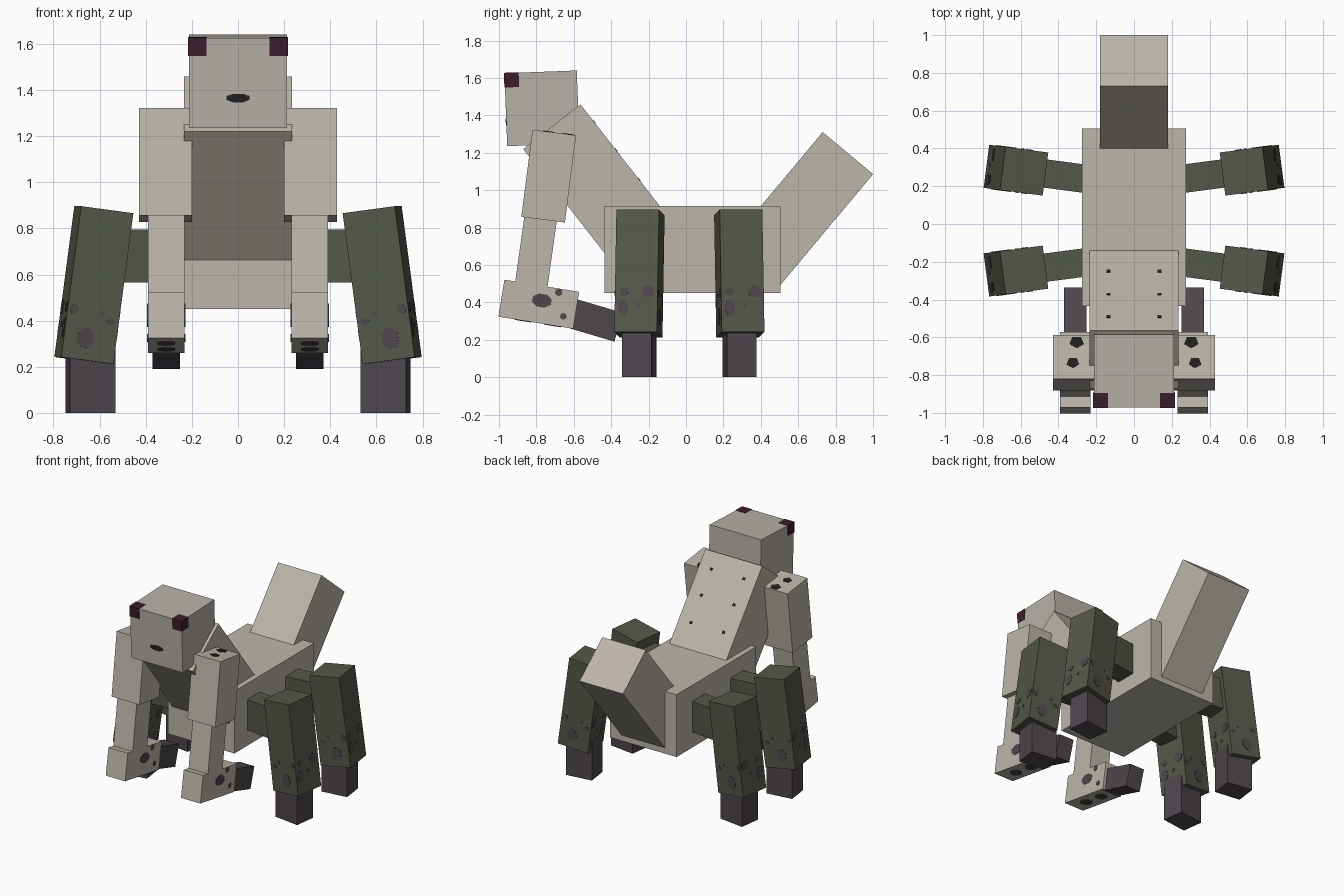
import bpy, bmesh
from math import radians
from mathutils import Matrix, Vector, Euler

if "Cube" in bpy.data.objects:
    bpy.data.objects.remove(bpy.data.objects["Cube"])


def srgb(r, g, b):
    return [((c / 255 + 0.055) / 1.055) ** 2.4 for c in (r, g, b)] + [1.0]


def material(name, r, g, b):
    m = bpy.data.materials.new(name)
    m.diffuse_color = srgb(r, g, b)
    m.use_nodes = True
    m.node_tree.nodes["Principled BSDF"].inputs["Base Color"].default_value = m.diffuse_color
    return m


BEIGE = material("pale_beige", 188, 182, 171)
SKIN = material("head_beige", 183, 176, 168)
GREEN = material("moss_green", 84, 88, 74)
PURPLE = material("grey_purple", 78, 71, 77)
BLACK = material("black", 34, 32, 34)
EYE = material("dark_maroon", 60, 30, 44)


def finish(name, bm, mat, mirror):
    me = bpy.data.meshes.new(name)
    bm.to_mesh(me)
    bm.free()
    me.materials.append(mat)
    ob = bpy.data.objects.new(name, me)
    bpy.context.collection.objects.link(ob)
    if mirror:
        ob.modifiers.new("mirror", 'MIRROR').use_mirror_merge = False


def box(name, size, loc, mat, rot=(0, 0, 0), mirror=False):
    """Rotated box; returns its frame so details can be placed on it."""
    rx, ry, rz = (radians(a) for a in rot)
    frame = Matrix.Translation(loc) @ Euler((rx, ry, rz), 'XYZ').to_matrix().to_4x4()
    bm = bmesh.new()
    bmesh.ops.create_cube(bm, size=1, matrix=frame @ Matrix.Diagonal((*size, 1)))
    finish(name, bm, mat, mirror)
    return frame


def spots(name, frame, mat, items, mirror=False, sides=8):
    """Thin plates: (centre on face, face normal, half width, half height)."""
    bm = bmesh.new()
    for centre, normal, w, h in items:
        turn = Matrix.Identity(4)
        if not normal[2]:
            turn = Vector(normal).to_track_quat('Z', 'Y').to_matrix().to_4x4()
        m = (frame @ Matrix.Translation(centre) @ turn @ Matrix.Diagonal((w, h, 1, 1))
             @ Matrix.Rotation(radians(180 / sides), 4, 'Z'))
        bmesh.ops.create_cone(bm, cap_ends=True, segments=sides, radius1=1,
                              radius2=1, depth=0.006, matrix=m)
    finish(name, bm, mat, mirror)


# Body, tail and raised torso
box("body", (0.55, 0.94, 0.465), (0, 0.035, 0.6825), BEIGE)
box("tail", (0.36, 0.351, 0.8), (0, 0.609, 0.891), BEIGE, (-39.9, 0, 0))
torso = box("torso", (0.47, 0.388, 0.95), (0, -0.425, 0.965), BEIGE, (38, 0, 0))
spots("back_dots", torso, BLACK,
      [((x, 0.194, z), (0, 1, 0), 0.014, 0.014)
       for x in (-0.135, 0.135) for z in (-0.035, 0.165, 0.355)], sides=4)

# Head with corner eyes and mouth
head = box("head", (0.426, 0.387, 0.39), (0, -0.77, 1.4375), SKIN, (2.2, 0, 0))
eye_at = head @ Vector((0.1765, -0.157, 0.158))
box("eye", (0.079, 0.079, 0.079), eye_at, EYE, (2.2, 0, 0), True)
spots("mouth", head, BLACK, [((0, -0.1935, -0.065), (0, -1, 0), 0.055, 0.02)])

# Arms
upper = box("upper_arm", (0.23, 0.235, 0.47), (0.3135, -0.734, 1.075), BEIGE,
            (-7.3, 0, 0), True)
spots("shoulder_marks", upper, BLACK,
      [((-0.01, 0.08, 0.235), (0, 0, 1), 0.04, 0.033),
       ((0.01, -0.03, 0.235), (0, 0, 1), 0.035, 0.03)], True, 5)
box("lower_arm", (0.16, 0.175, 0.44), (0.311, -0.803, 0.665), BEIGE, (-8, 0, 0), True)
wrist = box("wrist", (0.16, 0.405, 0.2), (0.311, -0.787, 0.39), BEIGE,
            (-9.2, 0, 0), True)
blots = []
for s in (-1, 1):
    blots += [((s * 0.08, y, z), (s, 0, 0), w, h) for y, z, w, h in
              ((0.013, 0.022, 0.055, 0.038), (0.095, 0.08, 0.02, 0.02),
               (0.14, -0.043, 0.018, 0.018))]
blots += [((0, y, -0.1), (0, 0, -1), 0.042, 0.05) for y in (-0.07, 0.09)]
spots("wrist_blots", wrist, PURPLE, blots, True)
box("hand", (0.12, 0.25, 0.16), (0.311, -0.48, 0.3025), PURPLE, (-16.5, 0, 0), True)

# Four splayed legs
for label, f in (("rear", 1), ("front", -1)):
    y0, yaw = 0.018, 7.5 * f
    box(label + "_hip", (0.4, 0.15, 0.23), (0.4, y0 + f * 0.24, 0.68), GREEN,
        (0, 0, yaw), True)
    leg = box(label + "_leg", (0.23, 0.23, 0.66), (0.625, y0 + f * 0.267, 0.554),
              GREEN, (0, -7.6, yaw), True)
    blots = []
    for s in (-1, 1):
        blots += [((x, s * 0.115, z), (0, s, 0), w, h) for x, z, w, h in
                  ((0.02, -0.234, 0.038, 0.048), (0.085, -0.116, 0.02, 0.022),
                   (-0.036, -0.116, 0.01, 0.01), (-0.08, -0.15, 0.018, 0.015))]
        blots += [((s * 0.115, y, z), (s, 0, 0), w, h) for y, z, w, h in
                  ((-0.065, -0.11, 0.025, 0.022), (-0.07, -0.2, 0.03, 0.045),
                   (0.065, -0.11, 0.036, 0.034), (0.01, -0.185, 0.012, 0.012))]
    spots(label + "_leg_blots", leg, PURPLE, blots, True)
    box(label + "_foot", (0.197, 0.158, 0.3), (0.64, y0 + f * 0.268, 0.15), PURPLE,
        (0, 0, yaw), True)
